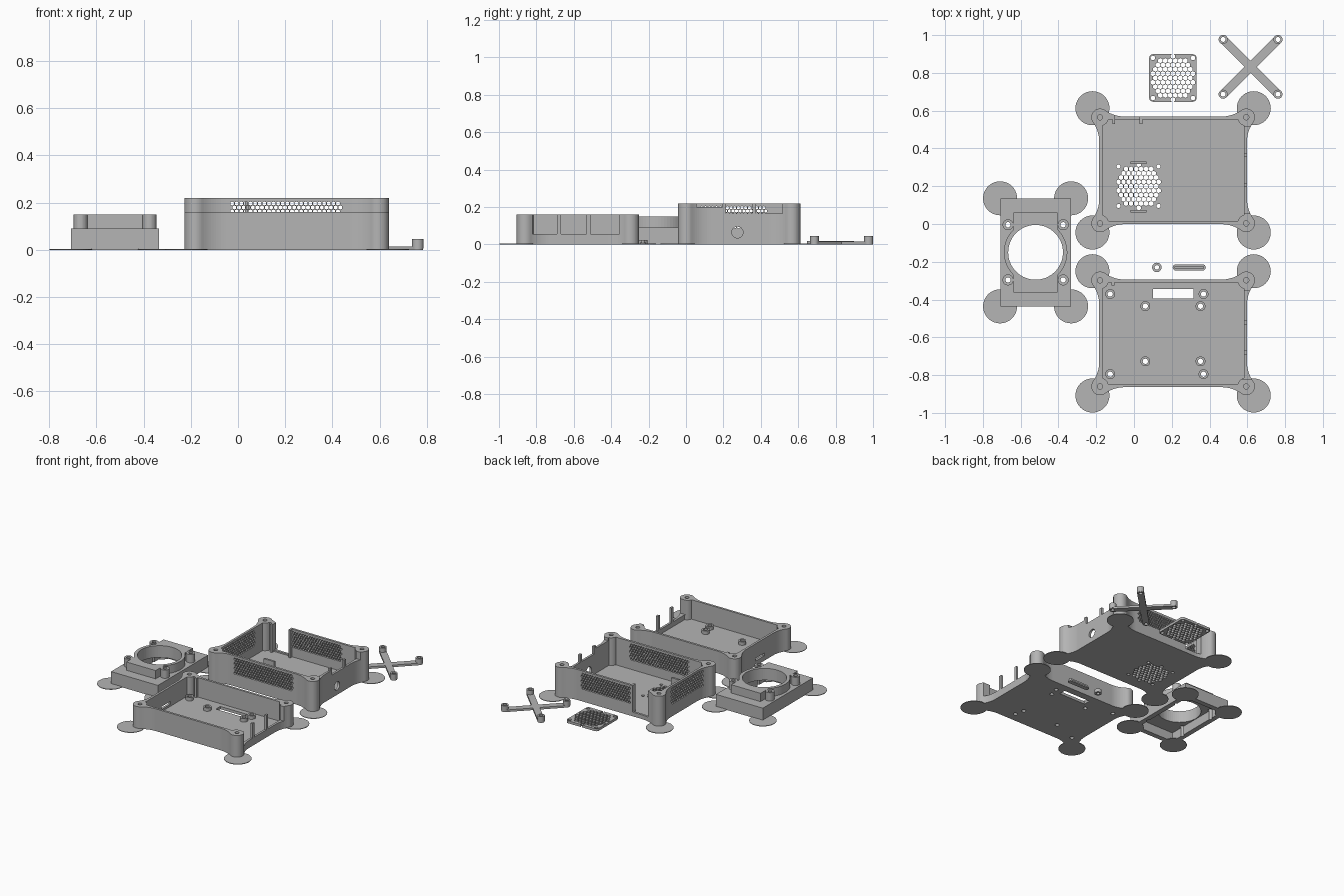
import bpy, bmesh, math
from math import cos, sin, pi, hypot, sqrt, atan2, radians

cube = bpy.data.objects.get("Cube")
if cube:
    bpy.data.objects.remove(cube, do_unlink=True)

# One plain grey plastic
grey = bpy.data.materials.new("grey plastic")
grey.use_nodes = True
COLOUR = (0.46, 0.46, 0.46, 1)
grey.diffuse_color = COLOUR
for node in grey.node_tree.nodes:
    if node.type == 'BSDF_PRINCIPLED':
        node.inputs["Base Color"].default_value = COLOUR


# Profile helpers
def arc(cx, cy, r, a0, a1, n):
    return [(cx + r * cos(a0 + (a1 - a0) * i / n), cy + r * sin(a0 + (a1 - a0) * i / n)) for i in range(n + 1)]


def circle(cx, cy, r, n=40, turn=0.0):
    return arc(cx, cy, r, turn, turn + 2 * pi, n)[:-1]


def rect(x0, x1, y0, y1):
    return [(x0, y0), (x1, y0), (x1, y1), (x0, y1)]


def stadium(p, q, r):
    a = atan2(q[1] - p[1], q[0] - p[0])
    return arc(*q, r, a - pi / 2, a + pi / 2, 14) + arc(*p, r, a + pi / 2, a + 3 * pi / 2, 14)


def rounded(cx, cy, half, r):
    pts = []
    for i, (sx, sy) in enumerate([(1, 1), (-1, 1), (-1, -1), (1, -1)]):
        pts += arc(cx + sx * (half - r), cy + sy * (half - r), r, i * pi / 2, (i + 1) * pi / 2, 8)
    return pts


def four(cx, cy, dx, dy):
    return [(cx + sx * dx, cy + sy * dy) for sx in (-1, 1) for sy in (-1, 1)]


def hexes(u0, u1, v0, v1, pitch, r):
    cells, row, v = [], 0, v0
    while v <= v1:
        u = u0 + (row % 2) * pitch / 2
        while u <= u1:
            cells.append((u, v, circle(u, v, r, 6, pi / 6)))
            u += pitch
        row += 1
        v += pitch * sqrt(3) / 2
    return cells


def round_grid(cx, cy, radius):
    return [c for u, v, c in hexes(cx - 0.1325, cx + 0.1325, cy - 0.1148, cy + 0.1148, 0.0265, 0.0136)
            if hypot(u - cx, v - cy) < radius]


# Solid helpers: each solid is (profile, start, end, axis)
AXES = {'z': lambda u, v, w: (u, v, w), 'y': lambda u, v, w: (u, w, v), 'x': lambda u, v, w: (w, u, v)}


def build(name, solids):
    bm = bmesh.new()
    for pts, w0, w1, *axis in solids:
        place = AXES[axis[0] if axis else 'z']
        low = [bm.verts.new(place(u, v, w0)) for u, v in pts]
        high = [bm.verts.new(place(u, v, w1)) for u, v in pts]
        bm.faces.new(low)
        bm.faces.new(high)
        for i in range(len(pts)):
            j = (i + 1) % len(pts)
            bm.faces.new((low[i], low[j], high[j], high[i]))
    bmesh.ops.recalc_face_normals(bm, faces=bm.faces)
    mesh = bpy.data.meshes.new(name)
    bm.to_mesh(mesh)
    bm.free()
    mesh.materials.append(grey)
    ob = bpy.data.objects.new(name, mesh)
    bpy.context.scene.collection.objects.link(ob)
    return ob


def cut(ob, solids):
    tool = build("cutter", solids)
    tool.hide_render = True
    mod = ob.modifiers.new("cut", 'BOOLEAN')
    mod.operation = 'DIFFERENCE'
    mod.solver = 'EXACT'
    mod.object = tool
    bpy.context.view_layer.objects.active = ob
    bpy.ops.object.modifier_apply(modifier=mod.name)
    bpy.data.objects.remove(tool, do_unlink=True)


# Case shell: walls that flare into round screw bosses at the corners
CX, HX, HY = 0.207, 0.387, 0.281
BOSS, WALL, INSET, REACH, FLOOR = 0.046, 0.004, 0.012, 0.13, 0.02
FILLET = (REACH ** 2 - BOSS ** 2 + WALL ** 2) / (2 * (BOSS - WALL))


def around(cy, corner):
    pts = []
    for sx, sy in [(1, 1), (1, -1), (-1, -1), (-1, 1)]:
        part = [(CX + sx * (HX + p), cy + sy * (HY + q)) for p, q in corner]
        pts += part if sx * sy > 0 else part[::-1]
    return pts


def shell(name, cy, height, hole_start):
    touch = atan2(-(WALL + FILLET), REACH)
    flare = arc(-REACH, WALL + FILLET, FILLET, -pi / 2, touch, 10)
    turn = touch + pi
    outer = flare + arc(0, 0, BOSS, turn, pi / 2 - turn, 24)[1:-1] + [(q, p) for p, q in flare[::-1]]
    a = math.asin(INSET / BOSS)
    inner = arc(0, 0, BOSS, pi + a, 1.5 * pi - a, 10)
    ob = build(name, [(around(cy, outer), 0, height)])
    cut(ob, [(around(cy, inner), FLOOR, 1)] +
        [(circle(x, y, 0.014, 24), hole_start, 1) for x, y in four(CX, cy, HX, HY)])
    return ob


def pads(name, cx, cy, dx, dy):
    for i, (x, y) in enumerate(four(cx, cy, dx, dy)):
        build(f"{name}_{i + 1}", [(circle(x, y, 0.09), 0, 0.004)])


# Tall case with vents, fan grille and port openings
AY, FAN = 0.284, (0.024, 0.2)
tall = shell("tall_case", AY, 0.22, -1)
openings = [(c, -1, 1) for c in round_grid(*FAN, 0.115)]
openings = [(c, -0.1, 0.03) for c, _, _ in openings]
openings += [(circle(x, y, 0.011, 16), -0.1, 0.03) for x, y in four(*FAN, 0.106, 0.104)]
for u, v, c in hexes(-0.025, 0.435, 0.095, 0.208, 0.0195, 0.009):
    openings.append((c, -0.1, 0.7 if u > 0.05 else 0.1, 'y'))
for u, v, c in hexes(0.085, 0.435, 0.095, 0.208, 0.0195, 0.009):
    openings.append((c, -0.3, -0.12, 'x'))
openings.append((rect(-0.1, 0.03, 0.03, 0.3), 0.5, 0.7, 'y'))
openings.append((circle(0.275, 0.065, 0.03, 32), 0.5, 0.7, 'x'))
for y0, y1, z in [(0.055, 0.195, 0.2), (0.215, 0.355, 0.165), (0.375, 0.515, 0.165)]:
    openings.append((rect(y0, y1, z, 0.3), 0.5, 0.7, 'x'))
cut(tall, openings)
pads("tall_case_pad", CX, AY, 0.427, 0.329)
for i, x in enumerate((-0.115, 0.03)):
    build(f"opening_post_{i + 1}", [(rect(x, x + 0.015, 0.53, 0.56), 0.01, 0.22)])
for i, y in enumerate((0.325, 0.068)):
    build(f"fan_clip_{i + 1}", [(rect(-0.018, 0.066, y - 0.007, y + 0.007), 0.01, 0.08)])

# Low case with standoffs and port openings
BY = -0.579
low = shell("low_case", BY, 0.16, 0.03)
standoffs = four(0.121, -0.583, 0.247, 0.212) + four(0.206, -0.581, 0.146, 0.146)
openings = [(circle(x, y, 0.014, 20), -0.1, 0.03) for x, y in standoffs]
openings.append((rect(0.1, 0.315, -0.395, -0.345), -0.1, 0.03))
for y0, y1 in [(-0.82, -0.69), (-0.668, -0.532), (-0.51, -0.355)]:
    openings.append((rect(y0, y1, 0.055, 0.3), 0.5, 0.7, 'x'))
openings.append((rect(-0.63, -0.53, 0.035, 0.055), -0.3, -0.12, 'x'))
cut(low, openings)
pads("low_case_pad", CX, BY, 0.427, 0.329)
for i, (x, y) in enumerate(standoffs):
    post = build(f"standoff_{i + 1}", [(circle(x, y, 0.026, 28), 0.01, 0.045)])
    cut(post, [(circle(x, y, 0.014, 20), -1, 1)])
build("corner_rib", [(rect(-0.118, -0.104, -0.325, -0.305), 0.01, 0.16)])

# Fan duct: hollow base, raised block, ring and screw bosses
DX, DY = -0.521, -0.15
bore = (circle(DX, DY, 0.145, 64), -1, 1)
screws = four(DX, DY, 0.146, 0.146)
base = build("duct_base", [(rect(DX - 0.187, DX + 0.187, DY - 0.286, DY + 0.286), 0, 0.09)])
cut(base, [(rect(DX - 0.15, DX + 0.15, DY - 0.25, DY + 0.25), -1, 0.065)])
cut(base, [bore] + [(circle(x, y, 0.014, 20), -1, 1) for x, y in screws])
block = build("duct_block", [(rect(DX - 0.117, DX + 0.117, DY - 0.212, DY + 0.212), 0.08, 0.15)])
cut(block, [bore])
ring = build("duct_ring", [(circle(DX, DY, 0.168, 64), 0.08, 0.15)])
cut(ring, [bore])
for i, (x, y) in enumerate(screws):
    boss = build(f"duct_boss_{i + 1}", [(circle(x, y, 0.029, 32), 0.08, 0.15)])
    cut(boss, [(circle(x, y, 0.014, 20), -1, 1)])
pads("duct_pad", DX, DY, 0.188, 0.286)

# Loose fan grille
GX, GY = 0.206, 0.773
grille = build("fan_grille", [(rounded(GX, GY, 0.126, 0.022), 0, 0.018)])
cut(grille, [(c, -1, 1) for c in round_grid(GX, GY, 0.115)] +
    [(circle(x, y, 0.012, 20), -1, 1) for x, y in four(GX, GY, 0.106, 0.106)])

# Cross bracket
tips = four(0.617, 0.832, 0.145, 0.145)
for i, (p, q) in enumerate([(tips[0], tips[3]), (tips[1], tips[2])]):
    arm = build(f"bracket_arm_{i + 1}", [(stadium(p, q, 0.023), 0, 0.015)])
    cut(arm, [(circle(x, y, 0.013, 20), -1, 1) for x, y in (p, q)])
for i, (x, y) in enumerate(tips):
    boss = build(f"bracket_boss_{i + 1}", [(circle(x, y, 0.024, 32), 0.005, 0.045)])
    cut(boss, [(circle(x, y, 0.013, 20), -1, 1)])

# Small loose button parts
washer = build("button_ring", [(circle(0.121, -0.23, 0.025, 32), 0, 0.025)])
cut(washer, [(circle(0.121, -0.23, 0.012, 20), -1, 1)])
build("slider_flange", [(stadium((0.221, -0.23), (0.364, -0.23), 0.016), 0, 0.01)])
build("slider_bar", [(stadium((0.221, -0.23), (0.364, -0.23), 0.008), 0.005, 0.025)])
